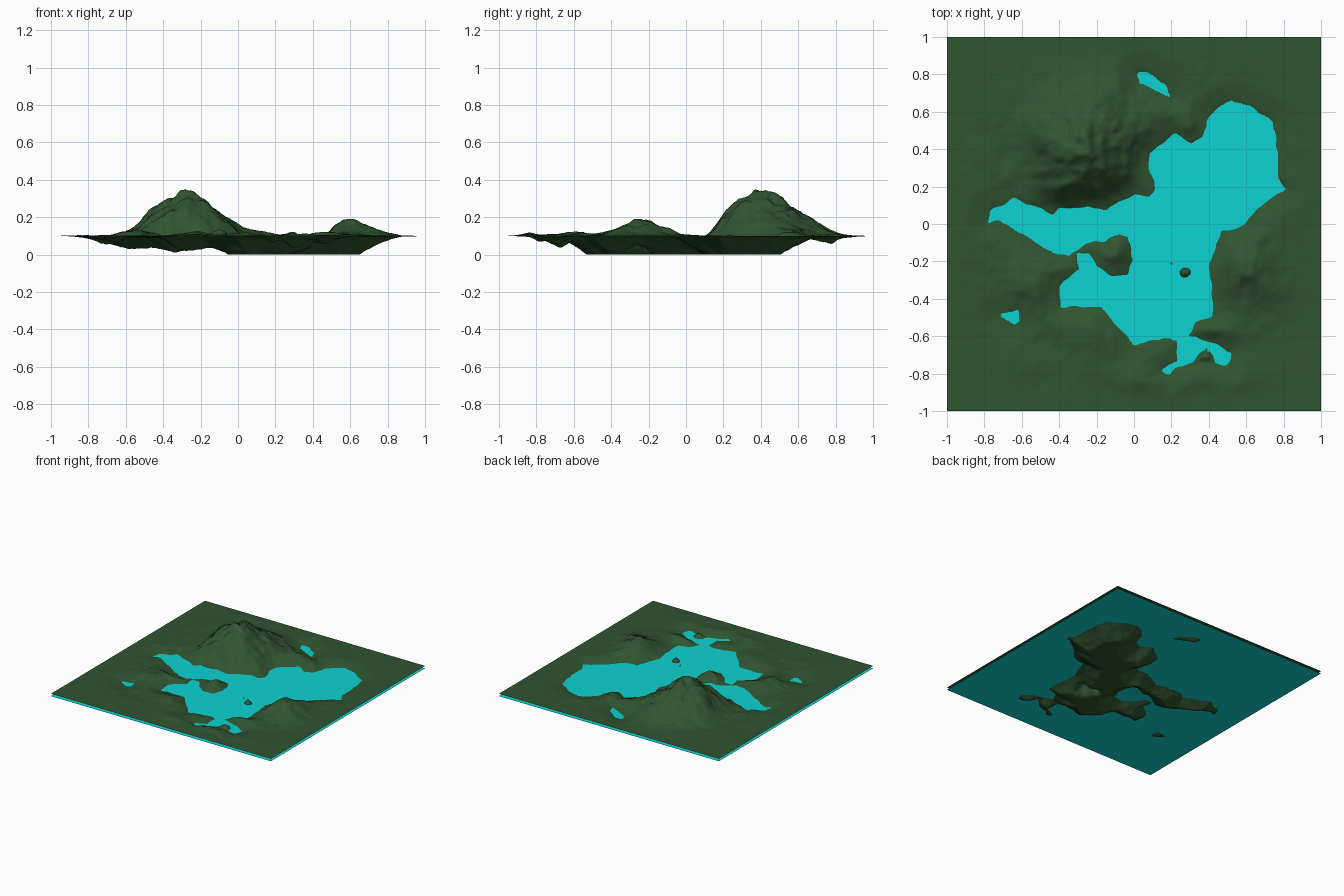
import bpy
import bmesh
from math import exp, hypot
from mathutils import Vector, noise

if "Cube" in bpy.data.objects:
    bpy.data.objects.remove(bpy.data.objects["Cube"])

WATER, RIM, N = 0.08, 0.10, 150

# Shorelines (x, y)
lake = [(-.78, 0), (-.77, .08), (-.7, .1), (-.64, .14), (-.55, .1), (-.43, .05),
        (-.4, .09), (-.25, .1), (-.15, .07), (-.09, .12), (0, .16), (.08, .14),
        (.12, .18), (.07, .3), (.08, .38), (.16, .44), (.23, .49), (.31, .43),
        (.37, .47), (.4, .58), (.52, .66), (.62, .63), (.74, .55), (.76, .45),
        (.77, .25), (.81, .18), (.72, .14), (.62, .04), (.55, -.03), (.47, -.03),
        (.4, -.22), (.42, -.49), (.32, -.53), (.29, -.6), (.21, -.62), (.15, -.61),
        (0, -.65), (-.03, -.6), (-.11, -.53), (-.18, -.44), (-.39, -.44), (-.4, -.33),
        (-.29, -.24), (-.31, -.16), (-.24, -.15), (-.2, -.23), (-.12, -.27), (-.04, -.27),
        (-.01, -.2), (-.03, -.07), (-.08, -.05), (-.15, -.09), (-.25, -.1), (-.35, -.17),
        (-.42, -.16), (-.5, -.11), (-.62, -.04), (-.68, 0), (-.73, .02)]
south_pool = [(.22, -.61), (.3, -.6), (.43, -.64), (.52, -.69), (.5, -.76), (.4, -.73),
              (.34, -.73), (.22, -.77), (.18, -.81), (.14, -.78), (.23, -.73)]
north_pond = [(.01, .81), (.07, .81), (.16, .75), (.2, .67), (.14, .7), (.03, .75)]
west_pond = [(-.73, -.48), (-.62, -.46), (-.61, -.52), (-.64, -.54)]

# Hills: x, y, radius x, radius y, height, sharpness
hills = [(-.27, .42, .26, .30, .175, 1.5), (-.25, .45, .06, .07, .04, 1),
         (.62, -.25, .14, .17, .075, 1), (.29, .51, .06, .08, .045, 1),
         (-.09, -.17, .10, .10, .05, 1), (.42, -.57, .14, .06, .03, 1),
         (-.22, -.56, .14, .10, .03, 1), (-.5, -.33, .15, .12, .02, 1),
         (.08, .58, .15, .12, .03, 1), (.25, -.82, .3, .06, .025, 1)]
# Islets: x, y, radius, height above the lake bed
islets = [(.27, -.26, .045, .11), (.2, -.21, .025, .09), (.38, -.7, .04, .04)]


def shore_distance(x, y, loop):
    """Signed distance to a shoreline, positive in the water."""
    best, inside = 9.0, False
    for (ax, ay), (bx, by) in zip(loop, loop[1:] + loop[:1]):
        dx, dy = bx - ax, by - ay
        t = max(0, min(1, ((x - ax) * dx + (y - ay) * dy) / (dx * dx + dy * dy)))
        best = min(best, hypot(x - ax - t * dx, y - ay - t * dy))
        if (ay > y) != (by > y) and x < ax + (y - ay) * dx / dy:
            inside = not inside
    return best if inside else -best


def height(x, y):
    fade = max(0, min(1, (1 - max(abs(x), abs(y))) / 0.3, (1.1 - hypot(x, y)) / 0.3))
    p = Vector((x, y, 0.3))
    rough = noise.fractal(p * 5, 0.8, 2.0, 5)
    wx = x + 0.012 * noise.noise(p * 18)
    wy = y + 0.012 * noise.noise(p * 18 + Vector((7, 3, 1)))
    d = max(shore_distance(wx, wy, s) for s in (lake, south_pool, north_pond, west_pond))
    if d > 0:
        z = WATER - d * 0.62 * (1 + 0.3 * rough)
        z = max(0, z)
        z += sum(h * exp(-((x - a) ** 2 + (y - b) ** 2) / r ** 2) for a, b, r, h in islets)
        return z
    top = RIM + 0.012 * rough * fade
    for a, b, rx, ry, h, k in hills:
        q = ((x - a) / rx) ** 2 + ((y - b) / ry) ** 2
        top += h * exp(-q ** k) * (1 + 0.25 * rough)
    top = max(top, WATER + 0.006)
    return WATER + (top - WATER) * min(1, -d / 0.11) ** 0.8


def plane(name, segments, z, color):
    bm = bmesh.new()
    bmesh.ops.create_grid(bm, x_segments=segments, y_segments=segments, size=1)
    for v in bm.verts:
        v.co.z = z(v.co.x, v.co.y)
    for f in bm.faces:
        f.smooth = True
    mesh = bpy.data.meshes.new(name)
    bm.to_mesh(mesh)
    bm.free()
    mat = bpy.data.materials.new(name + "_color")
    mat.diffuse_color = color
    mat.use_nodes = True
    mat.node_tree.nodes["Principled BSDF"].inputs["Base Color"].default_value = mat.diffuse_color
    mesh.materials.append(mat)
    obj = bpy.data.objects.new(name, mesh)
    bpy.context.collection.objects.link(obj)
    return obj


# Terrain sheet with hills and lake beds
plane("terrain", N, height, (0.03, 0.09, 0.03, 1))
# Flat water sheet
plane("water", 1, lambda x, y: WATER, (0.004, 0.65, 0.65, 1))
